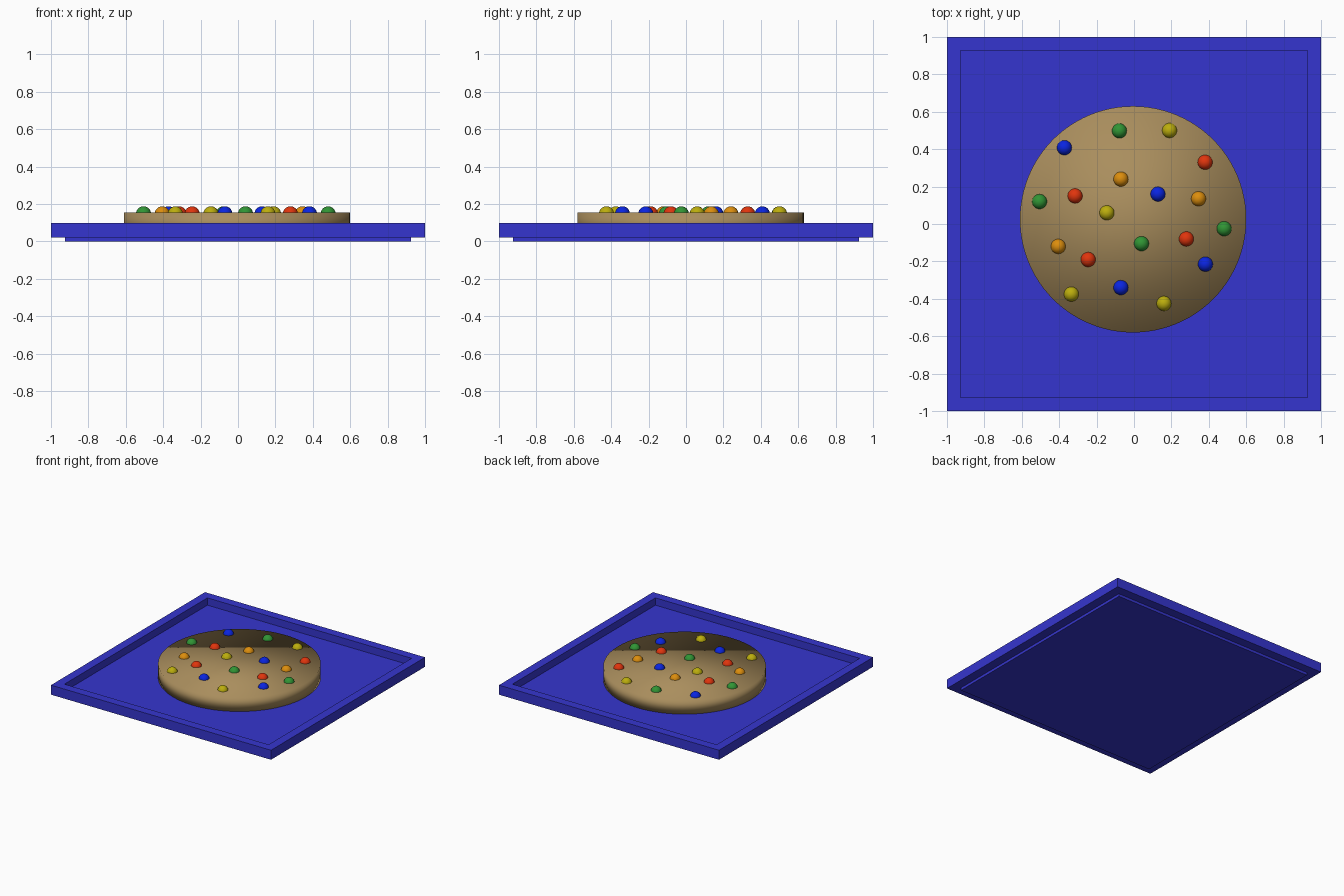
import bpy, bmesh

if "Cube" in bpy.data.objects:
    bpy.data.objects.remove(bpy.data.objects["Cube"])


def material(name, rgb):
    m = bpy.data.materials.new(name)
    m.diffuse_color = (*rgb, 1)
    m.use_nodes = True
    m.node_tree.nodes["Principled BSDF"].inputs["Base Color"].default_value = m.diffuse_color
    return m


TRAY = material("tray blue", (0.036, 0.036, 0.62))
DOUGH = material("biscuit brown", (0.40, 0.27, 0.11))
CANDY = {
    "red": material("candy red", (0.75, 0.035, 0.004)),
    "orange": material("candy orange", (0.72, 0.27, 0.004)),
    "yellow": material("candy yellow", (0.50, 0.42, 0.004)),
    "green": material("candy green", (0.03, 0.30, 0.035)),
    "blue": material("candy blue", (0.003, 0.018, 0.75)),
}


def make_object(name, bm, mat, smooth=False):
    bmesh.ops.recalc_face_normals(bm, faces=bm.faces)
    for f in bm.faces:
        f.smooth = smooth
    mesh = bpy.data.meshes.new(name)
    bm.to_mesh(mesh)
    bm.free()
    mesh.materials.append(mat)
    ob = bpy.data.objects.new(name, mesh)
    bpy.context.collection.objects.link(ob)
    return ob


# Tray: square loops from the underside slab, out to the rim, back into the floor
bm = bmesh.new()
profile = [(0.925, 0.0), (0.925, 0.022), (1.0, 0.022),
           (1.0, 0.10), (0.928, 0.10), (0.928, 0.04)]
corners = [(-1, -1), (1, -1), (1, 1), (-1, 1)]
loops = [[bm.verts.new((r * x, r * y, z)) for x, y in corners] for r, z in profile]
for a, b in zip(loops, loops[1:]):
    for i in range(4):
        j = (i + 1) % 4
        bm.faces.new((a[i], a[j], b[j], b[i]))
bm.faces.new(loops[0])
bm.faces.new(loops[-1])
make_object("tray", bm, TRAY)

# Biscuit: a flat disc, shaded smoothly over its edge
bm = bmesh.new()
bmesh.ops.create_cone(bm, cap_ends=True, segments=96, radius1=0.605, radius2=0.605, depth=0.115)
biscuit = make_object("biscuit", bm, DOUGH, smooth=True)
biscuit.location = (-0.005, 0.025, 0.0965)

# Candies: small balls half sunk into the biscuit
spots = {
    "red": [(0.38, 0.33), (-0.315, 0.15), (0.28, -0.08), (-0.245, -0.19)],
    "orange": [(-0.07, 0.24), (0.345, 0.135), (-0.405, -0.12)],
    "yellow": [(0.19, 0.50), (-0.145, 0.06), (-0.335, -0.375), (0.16, -0.425)],
    "green": [(-0.078, 0.498), (-0.505, 0.12), (0.04, -0.105), (0.482, -0.025)],
    "blue": [(-0.372, 0.408), (0.128, 0.16), (0.382, -0.215), (-0.07, -0.34)],
}
for colour, places in spots.items():
    for x, y in places:
        bm = bmesh.new()
        bmesh.ops.create_uvsphere(bm, u_segments=32, v_segments=16, radius=0.04)
        ball = make_object(colour + "_candy", bm, CANDY[colour], smooth=True)
        ball.location = (x, y, 0.148)
